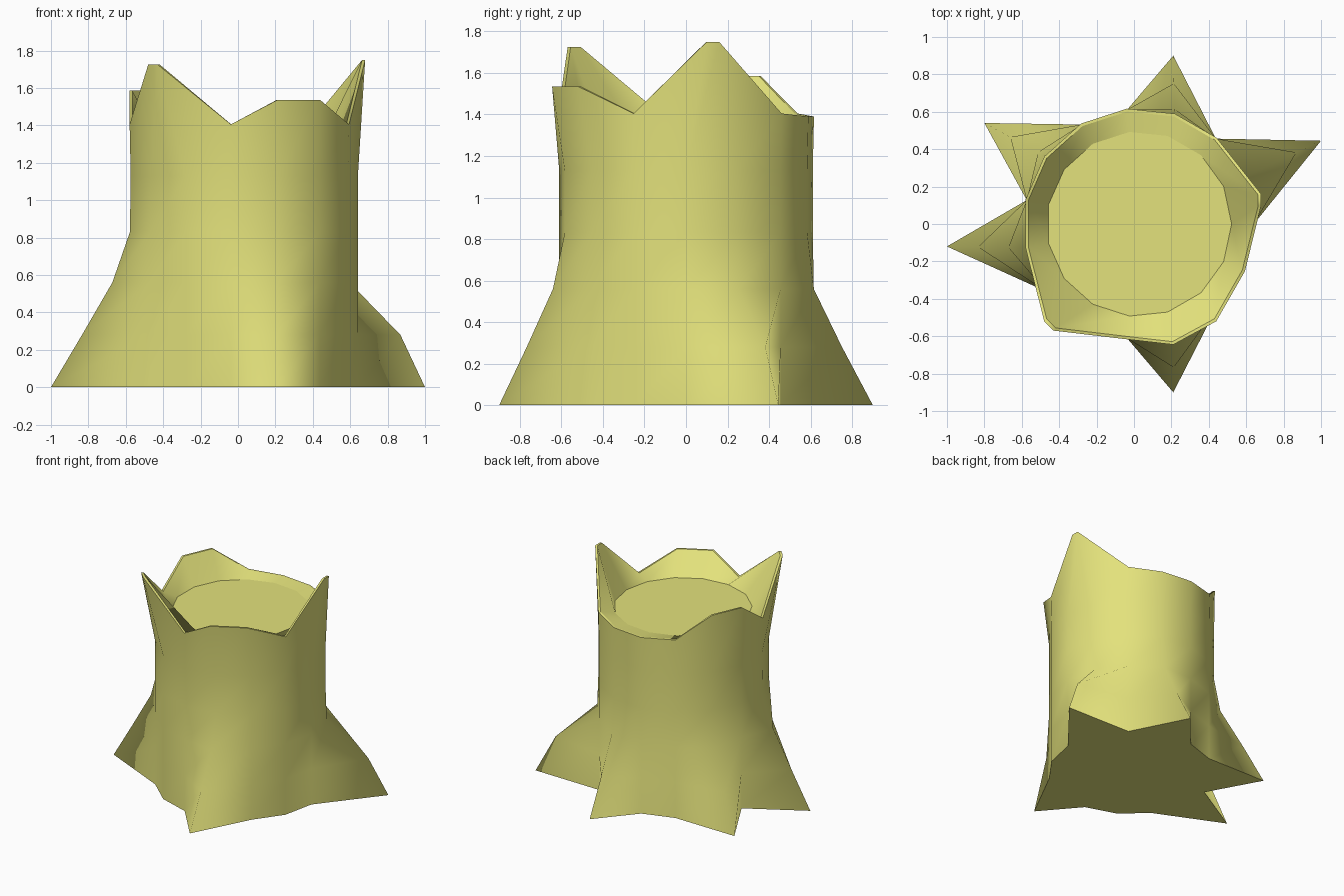
import bpy
import bmesh
from math import cos, sin, tau
from mathutils import Vector

cube = bpy.data.objects.get("Cube")
if cube:
    bpy.data.objects.remove(cube)

SIDES = 15
AXIS = Vector((0.027, 0, 0))
RADIUS = 0.614

# Root tips: column -> (tip x, tip y, share of reach kept at each height step)
ROOTS = {
    1: (1, 0.445, (1, 0.68, 0.02, 0)),
    3: (0.21, 0.9, (1, 0.53, 0.1, 0)),
    6: (-0.8, 0.54, (1, 0.58, 0.13, 0)),
    8: (-1, -0.12, (1, 0.61, 0.23, 0.01)),
    12: (0.21, -0.9, (1, 0.58, 0.18, 0)),
}
STEPS = (0, 0.28, 0.56, 0.83)

# Splintered rim peaks: column -> position
PEAKS = {
    0: (0.68, 0.1, 1.75), 1: (0.68, 0.16, 1.75),
    6: (-0.48, 0.36, 1.585), 7: (-0.58, 0.13, 1.585),
    9: (-0.48, -0.52, 1.725), 10: (-0.43, -0.57, 1.725),
    12: (0.21, -0.645, 1.535), 13: (0.44, -0.52, 1.535),
}


def column(i, radius, z):
    a = tau * i / SIDES
    return AXIS + Vector((radius * cos(a), radius * sin(a), z))


def root_point(i, step):
    p = column(i, RADIUS, STEPS[step])
    if i in ROOTS:
        x, y, reach = ROOTS[i]
        p = p.lerp(Vector((x, y, p.z)), reach[step])
    return p


def rim_point(i):
    # The unbroken rim dips slightly at the back
    z = 1.39 if i in (3, 4) else 1.405
    return Vector(PEAKS[i]) if i in PEAKS else column(i, RADIUS + 0.006, z)


def inner_rim_point(i):
    p = rim_point(i)
    centre = AXIS + Vector((0, 0, p.z))
    return p.lerp(centre, 0.025)


columns = range(SIDES)
rings = [[root_point(i, s) for i in columns] for s in range(len(STEPS))]
rings.append([column(i, RADIUS, 1.13) for i in columns])
rings.append([rim_point(i) for i in columns])
rings.append([inner_rim_point(i) for i in columns])
rings.append([column(i, 0.495, 1.38) for i in columns])

# Loft the bark, rim and inner lip, then close with the cut top and the base
bm = bmesh.new()
loops = [[bm.verts.new(p) for p in ring] for ring in rings]
for low, high in zip(loops, loops[1:]):
    for i in columns:
        j = (i + 1) % SIDES
        bm.faces.new((low[i], low[j], high[j], high[i]))
bm.faces.new(loops[-1])
bm.faces.new(list(reversed(loops[0])))

# Smooth bark, crisp borders at the base, rim and cut top
for face in bm.faces:
    face.smooth = True
for loop in (loops[0], *loops[-3:]):
    for i in columns:
        bm.edges.get((loop[i], loop[(i + 1) % SIDES])).smooth = False

mesh = bpy.data.meshes.new("tree_stump")
bm.to_mesh(mesh)
bm.free()

# Single wood colour
wood = bpy.data.materials.new("yellow_wood")
wood.use_nodes = True
colour = (0.77, 0.76, 0.2, 1)
wood.diffuse_color = colour
wood.node_tree.nodes["Principled BSDF"].inputs["Base Color"].default_value = colour
mesh.materials.append(wood)

stump = bpy.data.objects.new("tree_stump", mesh)
bpy.context.collection.objects.link(stump)
